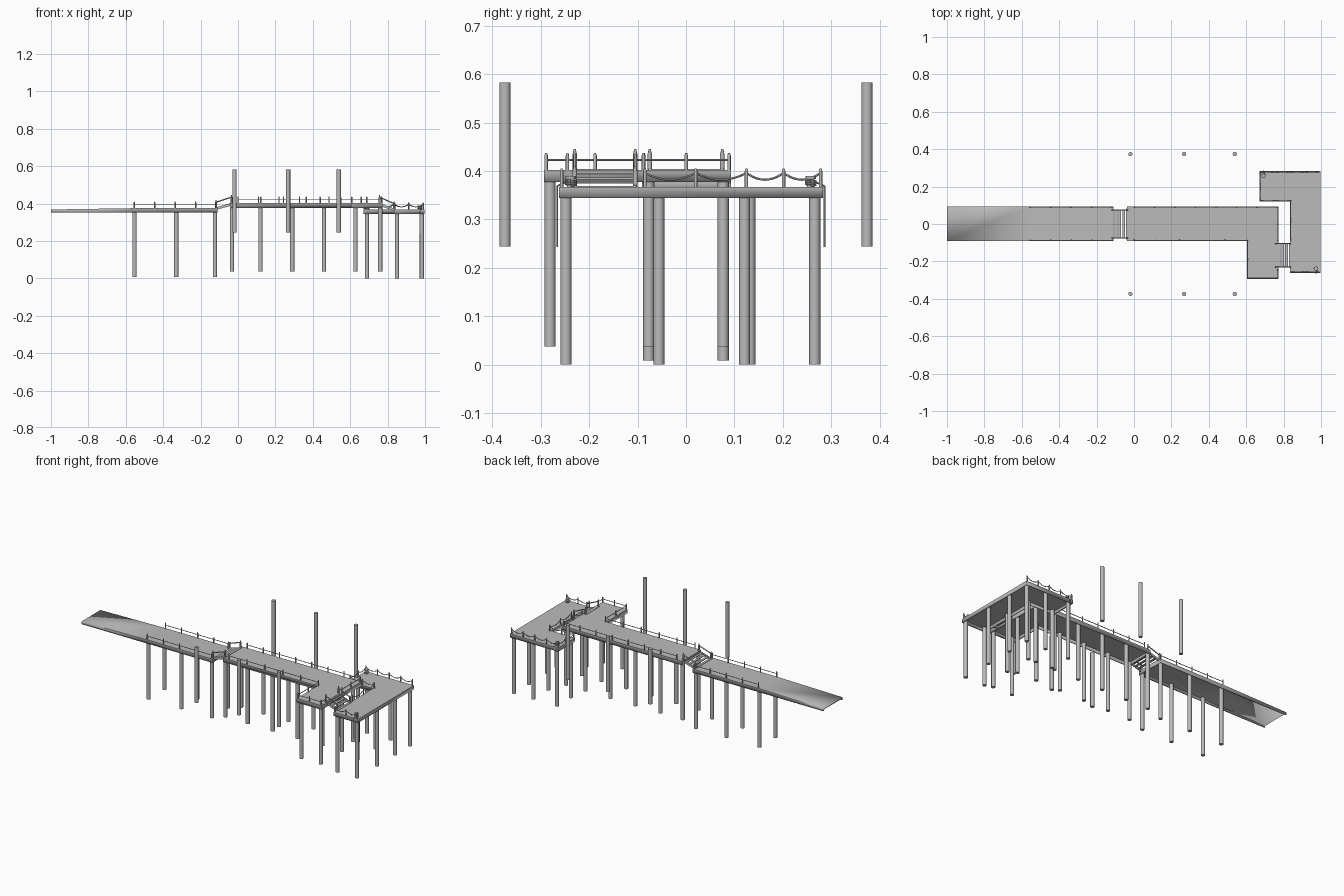
import bpy, bmesh, math
from mathutils import Vector

cube = bpy.data.objects.get("Cube")
if cube:
    bpy.data.objects.remove(cube, do_unlink=True)

GREY = (0.5, 0.5, 0.5, 1)
grey = bpy.data.materials.new("weathered_grey")
grey.use_nodes = True
grey.diffuse_color = GREY
grey.node_tree.nodes["Principled BSDF"].inputs["Base Color"].default_value = GREY
made = []


def finish(name, bm):
    mesh = bpy.data.meshes.new(name)
    bm.normal_update()
    bm.to_mesh(mesh)
    bm.free()
    mesh.materials.append(grey)
    obj = bpy.data.objects.new(name, mesh)
    bpy.context.collection.objects.link(obj)
    made.append(obj)
    return obj


def rod(bm, a, b, r, sides=8, r2=None):
    a, b = Vector(a), Vector(b)
    d = b - a
    matrix = d.to_track_quat("Z", "Y").to_matrix().to_4x4()
    matrix.translation = (a + b) / 2
    bmesh.ops.create_cone(bm, cap_ends=True, segments=sides, radius1=r,
                          radius2=r if r2 is None else r2, depth=d.length, matrix=matrix)


def rope(bm, points, r=0.0022):
    for a, b in zip(points, points[1:]):
        rod(bm, a, b, r, 6)


# Decks: a top sheet with a skirt, open underneath
def deck(name, outline, top, bottom, open_edge=None, drop=None):
    bm = bmesh.new()
    height = lambda p: top - (drop(p[0]) if drop else 0)
    up = [bm.verts.new((x, y, height((x, y)))) for x, y in outline]
    low = [bm.verts.new((x, y, bottom)) for x, y in outline]
    bm.faces.new(up)
    n = len(up)
    for i in range(n):
        if i != open_edge:
            j = (i + 1) % n
            bm.faces.new((up[i], low[i], low[j], up[j]))
    obj = finish(name, bm)
    thick = obj.modifiers.new("thickness", "SOLIDIFY")
    thick.thickness = 0.006
    thick.offset = -1
    thick.use_even_offset = True
    return obj


def piles(name, spots, bottom, top, r=0.0115):
    bm = bmesh.new()
    for x, y in spots:
        rod(bm, (x, y, bottom), (x, y, top), r, 16)
    finish(name, bm)


def spread(a, b, count):
    a, b = Vector(a), Vector(b)
    return [a.lerp(b, i / (count - 1)) for i in range(count)]


# Railings: posts joined by straight bars or by sagging ropes
def railing(name, runs, z, sag=0):
    bm = bmesh.new()
    height, bar = (0.038, 0.029) if sag else (0.035, 0.021)
    used = set()
    for a, b, count in runs:
        line = spread(a, b, count)
        for p in line:
            key = (round(p.x, 3), round(p.y, 3))
            if key not in used:
                used.add(key)
                rod(bm, (p.x, p.y, z - 0.004), (p.x, p.y, z + height - 0.005), 0.0036)
                rod(bm, (p.x, p.y, z + height - 0.005), (p.x, p.y, z + height), 0.0036, 8, 0.002)
        for p, q in zip(line, line[1:]):
            steps = 8 if sag else 1
            pts = []
            for i in range(steps + 1):
                t = i / steps
                m = p.lerp(q, t)
                pts.append((m.x, m.y, z + bar - sag * 4 * t * (1 - t)))
            rope(bm, pts)
    finish(name, bm)


# Stairs: stringers, treads, newel posts and sloping handrails
def stairs(name, x_low, x_high, z_low, z_high, y0, y1, count=5):
    bm = bmesh.new()
    a, b = Vector((x_low, 0, z_low)), Vector((x_high, 0, z_high))
    out = math.copysign(0.007, x_high - x_low)
    for i in range(count):
        c = a.lerp(b, i / (count - 1))
        tread = bmesh.ops.create_cube(bm, size=1)["verts"]
        for v in tread:
            v.co = Vector((c.x + v.co.x * 0.014, (y0 + y1) / 2 + v.co.y * (y1 - y0),
                           c.z + v.co.z * 0.004))
    for y in (y0, y1):
        side = bmesh.ops.create_cube(bm, size=1)["verts"]
        for v in side:
            p = a.lerp(b, v.co.x + 0.5)
            v.co = Vector((p.x + out * v.co.x * 2, y + v.co.y * 0.006, p.z - 0.004 + v.co.z * 0.014))
        for p in (a, b):
            rod(bm, (p.x, y, p.z - 0.006), (p.x, y, p.z + 0.034), 0.005)
            rod(bm, (p.x, y, p.z + 0.034), (p.x, y, p.z + 0.043), 0.0038, 8, 0.0025)
        lift = Vector((0, y, 0.032))
        rod(bm, a + lift, b + lift, 0.0032)
    finish(name, bm)


# Bollard with a coiled rope hanging over the deck edge
def bollard(name, x, y, edge, z):
    bm = bmesh.new()
    rod(bm, (x, y, z - 0.003), (x, y, z + 0.018), 0.008, 12)
    rod(bm, (x, y, z + 0.016), (x, y, z + 0.023), 0.011, 12)
    turns = [(x + 0.01 * math.cos(i * math.pi / 6), y + 0.01 * math.sin(i * math.pi / 6),
              z + 0.003 + i * 0.00032) for i in range(37)]
    rope(bm, turns)
    rope(bm, [turns[-1], (x, edge, z + 0.002), (x, edge, 0.243)], 0.0018)
    finish(name, bm)


LOW, HIGH, END = 0.375, 0.402, 0.367
S, N = -0.091, 0.093

# Shore walkway, thinning towards the shore
deck("shore_walkway", [(-1, N), (-1, S), (-0.56, S), (-0.11, S), (-0.11, N), (-0.56, N)],
     LOW, 0.352, 0, lambda x: 0.007 if x < -0.9 else 0)
piles("shore_piles", [(x, y) for x in (-0.553, -0.33, -0.123) for y in (-0.077, 0.077)],
      0.008, LOW - 0.003)
railing("shore_railing", [((-0.555, y), (-0.117, y), 5) for y in (S + 0.004, N - 0.004)], LOW)

# Raised walkway with its side branch
deck("raised_walkway", [(-0.038, N), (-0.038, S), (0.604, S), (0.604, -0.293), (0.773, -0.293),
                        (0.773, N)], HIGH, 0.377)
spots = [(x, y) for x in (-0.032, 0.12, 0.29, 0.46, 0.628, 0.76) for y in (-0.077, 0.077)]
piles("raised_piles", spots + [(0.628, -0.281), (0.76, -0.281)], 0.037, HIGH - 0.003)
railing("raised_railing", [
    ((0, N - 0.004), (0.768, N - 0.004), 8),
    ((0, S + 0.004), (0.608, S + 0.004), 6),
    ((0.608, S + 0.004), (0.608, -0.289), 3),
    ((0.608, -0.289), (0.768, -0.289), 3),
    ((0.768, -0.289), (0.768, -0.245), 2),
    ((0.768, N - 0.004), (0.768, -0.088), 3)], HIGH)

# Landing platform at the far end
deck("landing_platform", [(0.67, 0.283), (0.67, 0.12), (0.833, 0.12), (0.833, -0.262),
                          (0.998, -0.262), (0.998, 0.283)], END, 0.344)
spots = [(x, y) for x in (0.85, 0.983) for y in (-0.248, -0.056, 0.121, 0.266)]
piles("landing_piles", spots + [(0.69, 0.132), (0.69, 0.266)], 0, END - 0.003)
railing("landing_rope_railing", [
    ((0.675, 0.278), (0.99, 0.278), 5),
    ((0.675, 0.278), (0.675, 0.116 + 0.009), 3),
    ((0.675, 0.125), (0.838, 0.125), 3),
    ((0.838, 0.125), (0.838, -0.085), 3),
    ((0.838, -0.257), (0.99, -0.257), 3)], END, 0.014)
bollard("back_bollard", 0.692, 0.258, 0.286, END)
bollard("front_bollard", 0.972, -0.238, -0.266, END)

# Stairs between the levels
stairs("shore_stairs", -0.117, -0.035, LOW, HIGH, -0.075, 0.075)
stairs("landing_stairs", 0.835, 0.757, END, HIGH, -0.23, -0.105)

# Free-standing mooring poles on both sides
piles("mooring_poles", [(x, y) for x in (-0.019, 0.268, 0.539) for y in (-0.374, 0.374)],
      0.244, 0.583)

for obj in bpy.context.selected_objects:
    obj.select_set(False)
for obj in made:
    obj.select_set(True)
bpy.context.view_layer.objects.active = made[0]
bpy.ops.object.shade_smooth_by_angle(angle=math.radians(50))
